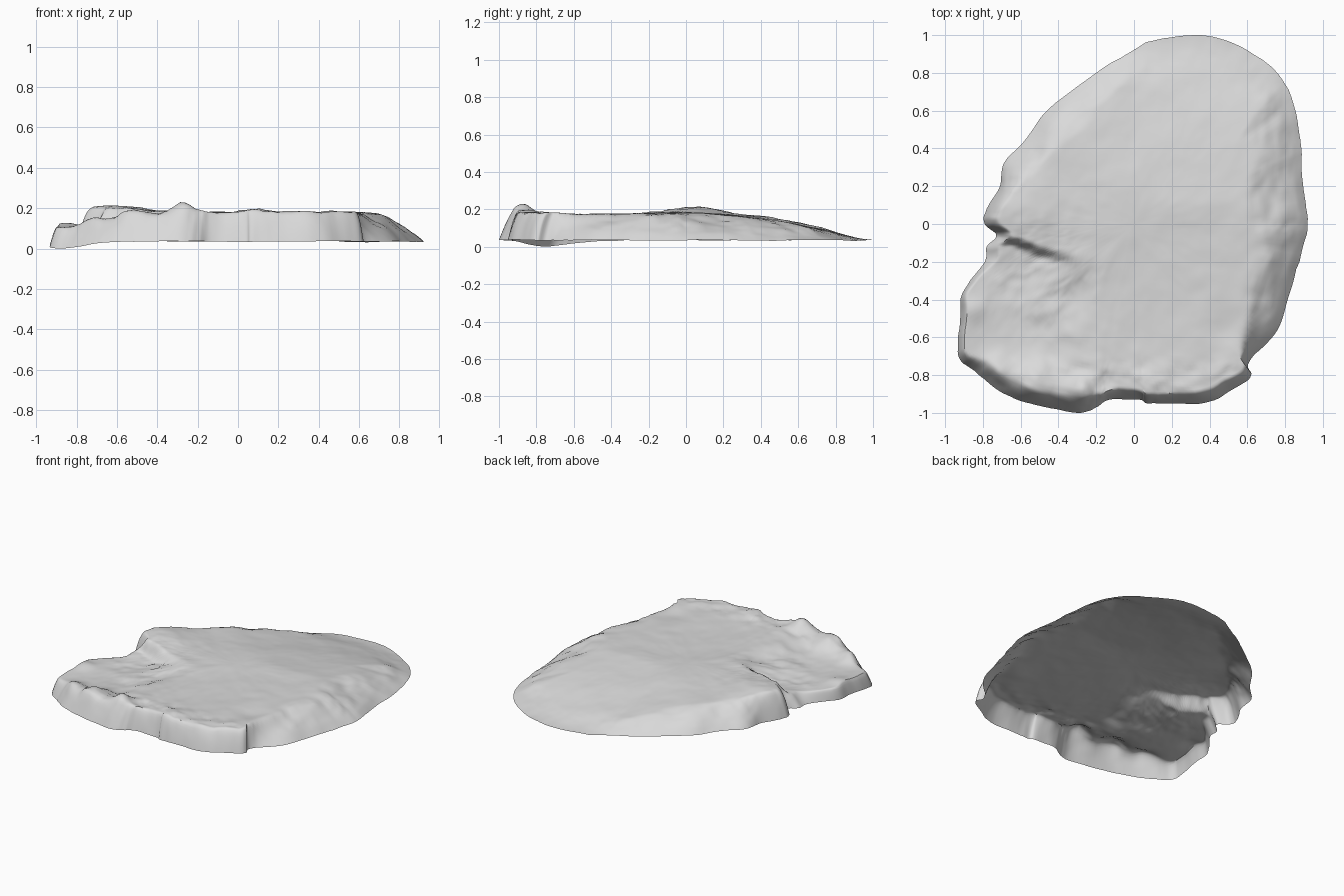
import bpy
import bmesh
import math
from mathutils import Vector, noise

cube = bpy.data.objects.get("Cube")
if cube:
    bpy.data.objects.remove(cube, do_unlink=True)

# Outline stretches: edge slope width, then plan points, anticlockwise from +x
OUTLINE = [
    (0.32, [(.92, .03), (.89, .25), (.88, .45), (.84, .65)]),
    (0.22, [(.8, .74), (.73, .83), (.6, .92), (.46, .98), (.32, 1), (.1, .97)]),
    (0.17, [(-.02, .91), (-.2, .8), (-.45, .61), (-.58, .44), (-.69, .32)]),
    (0.08, [(-.71, .2), (-.78, .08), (-.79, 0), (-.73, -.06), (-.78, -.12),
            (-.79, -.2)]),
    (0.04, [(-.91, -.37), (-.92, -.5), (-.93, -.7)]),
    (0.09, [(-.84, -.78), (-.72, -.88), (-.55, -.95), (-.3, -1), (-.2, -.97)]),
    (0.06, [(-.13, -.93), (.03, -.93), (.07, -.95), (.2, -.95), (.4, -.94),
            (.55, -.86), (.62, -.8), (.61, -.73)]),
    (0.25, [(.76, -.56), (.83, -.35), (.9, -.1)]),
]
# Bumps on the top: x, y, radius, height
BUMPS = [(-.28, -.88, .07, .07), (-.52, -.85, .13, .08), (-.73, -.77, .08, .04),
         (-.62, .03, .2, .03), (.1, -.83, .08, .012), (.5, -.55, .1, -.012),
         (.78, .3, .08, .015), (-.85, -.45, .07, .02), (.1, -.45, .35, -.01)]
RINGS = 54
STEPS = 7


def clamp(v):
    return max(0.0, min(1.0, v))


def smooth(v):
    v = clamp(v)
    return v * v * (3 - 2 * v)


def bell(x, y, cx, cy, r):
    return math.exp(-((x - cx) ** 2 + (y - cy) ** 2) / (r * r))


def rough(x, y, scale, seed):
    return noise.fractal(Vector((x * scale, y * scale, seed)), 1.0, 2.0, 4)


def top_height(x, y):
    """Plateau with a falling back, a sunken front corner lobe and bumps."""
    fall = 0.16 * max(0.0, y - 0.1) ** 1.3
    z = 0.19 - fall * (1 + 1.2 * max(-0.4, min(0.0, x)))
    step_y = -0.07 - 0.3 * (x + 0.75) + 0.04 * rough(x, y, 5, 3)
    lobe = smooth((-0.15 - x) / 0.45 + 0.15 * rough(x, y, 5, 4))
    z -= 0.075 * lobe * smooth((step_y - y) / 0.07 + 0.5)
    z += sum(h * bell(x, y, cx, cy, r) for cx, cy, r, h in BUMPS)
    broken = bell(x, y, -0.5, -0.3, 0.28) + smooth((-0.66 - y) / 0.15)
    z += 0.007 * rough(x, y, 3, 1)
    z += 0.014 * broken * rough(x, y, 8, 2)
    return z


def rim_height(x, y):
    return 0.045 - 0.035 * bell(x, y, -0.88, -0.75, 0.22) + 0.006 * rough(x, y, 4, 7)


def resample_outline():
    """Smooth curve through the plan points, slightly chipped."""
    pts = [(Vector(p), w) for w, group in OUTLINE for p in group]
    n = len(pts)
    result = []
    for i in range(n):
        a, b, c, d = (pts[(i + k) % n][0] for k in (-1, 0, 1, 2))
        wb, wc = pts[i][1], pts[(i + 1) % n][1]
        for k in range(STEPS):
            f = k / STEPS
            p = b + 0.5 * f * (c - a + f * (2 * a - 5 * b + 4 * c - d
                                            + f * (3 * (b - c) + d - a)))
            p *= 1 + 0.008 * rough(p.x, p.y, 9, 5) * math.sin(math.pi * f)
            result.append((p, wb + (wc - wb) * f))
    return result


# Open shell of rings, closely spaced toward the rim
bm = bmesh.new()
outline = resample_outline()
centre = bm.verts.new((0, 0, top_height(0, 0)))
rings = []
for i in range(1, RINGS + 1):
    t = 1 - (1 - i / RINGS) ** 1.6
    ring = []
    for p, width in outline:
        x, y = p * t
        inset = (1 - t) * p.length
        # Chip the edge so that the crest line wanders
        width *= 1 + 0.3 * rough(x, y, 5, 9)
        rise = 1 - (1 - clamp(inset / width)) ** 1.7
        low = rim_height(p.x, p.y)
        z = low + max(0.0, top_height(x, y) - low) * rise
        ring.append(bm.verts.new((x, y, z)))
    rings.append(ring)

count = len(outline)
for j in range(count):
    n = (j + 1) % count
    bm.faces.new((centre, rings[0][j], rings[0][n]))
    for inner, outer in zip(rings, rings[1:]):
        bm.faces.new((inner[j], outer[j], outer[n], inner[n]))

# Rest the lowest point on the ground
lowest = min(v.co.z for v in bm.verts)
for v in bm.verts:
    v.co.z -= lowest

mesh = bpy.data.meshes.new("rock_slab")
bm.to_mesh(mesh)
bm.free()
slab = bpy.data.objects.new("rock_slab", mesh)
bpy.context.collection.objects.link(slab)

# Plain stone colour
stone = bpy.data.materials.new("light_grey_stone")
stone.use_nodes = True
colour = (0.7, 0.7, 0.7, 1)
stone.diffuse_color = colour
shader = next(n for n in stone.node_tree.nodes if n.type == 'BSDF_PRINCIPLED')
shader.inputs["Base Color"].default_value = colour
shader.inputs["Roughness"].default_value = 0.9
mesh.materials.append(stone)

bpy.ops.object.select_all(action='DESELECT')
slab.select_set(True)
bpy.context.view_layer.objects.active = slab
bpy.ops.object.shade_smooth_by_angle(angle=math.radians(40))
